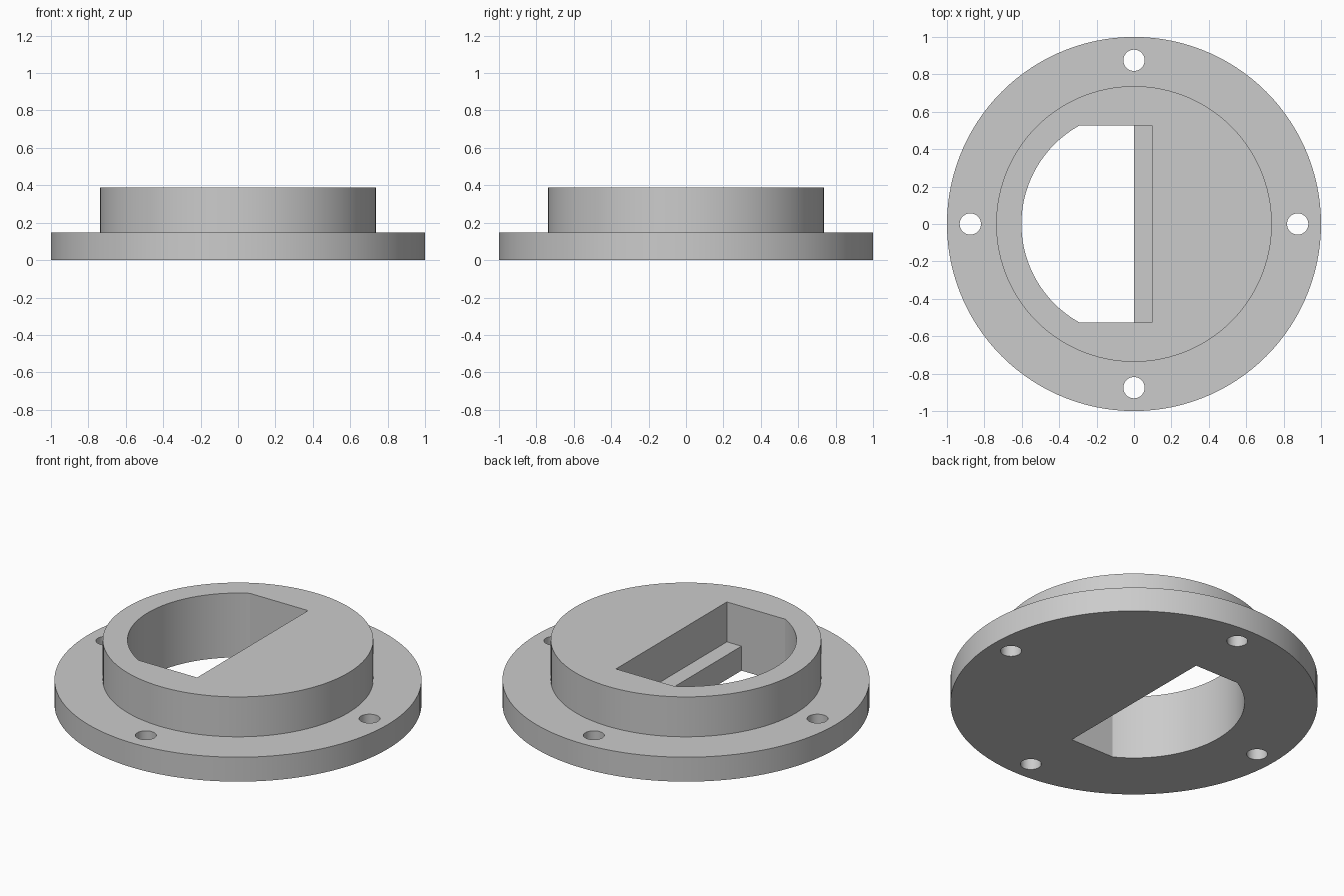
import bpy
import bmesh
import math

SIDES = 120
FLANGE_TOP, BOSS_TOP = 0.147, 0.387
HALF_SLOT = 0.527

cube = bpy.data.objects.get("Cube")
if cube:
    bpy.data.objects.remove(cube, do_unlink=True)

grey = bpy.data.materials.new("plain_grey")
grey.use_nodes = True
grey.diffuse_color = (0.6, 0.6, 0.6, 1)
grey.node_tree.nodes["Principled BSDF"].inputs["Base Color"].default_value = (0.6, 0.6, 0.6, 1)


def make_object(name, bm):
    bmesh.ops.recalc_face_normals(bm, faces=bm.faces)
    mesh = bpy.data.meshes.new(name)
    bm.to_mesh(mesh)
    bm.free()
    mesh.materials.append(grey)
    obj = bpy.data.objects.new(name, mesh)
    bpy.context.collection.objects.link(obj)
    return obj


def stack(name, levels, center=(0, 0), sides=SIDES):
    """Closed round solid from (radius, height) rings."""
    bm = bmesh.new()
    rings = []
    for radius, z in levels:
        angles = [math.tau * i / sides for i in range(sides)]
        rings.append([bm.verts.new((center[0] + radius * math.cos(a),
                                    center[1] + radius * math.sin(a), z)) for a in angles])
    for low, high in zip(rings, rings[1:]):
        for i in range(sides):
            j = (i + 1) % sides
            bm.faces.new((low[i], low[j], high[j], high[i]))
    bm.faces.new(rings[0][::-1])
    bm.faces.new(rings[-1])
    return make_object(name, bm)


def combine(target, tool, operation):
    """Apply a boolean and discard the tool."""
    mod = target.modifiers.new("cut", 'BOOLEAN')
    mod.operation = operation
    mod.solver = 'EXACT'
    mod.object = tool
    bpy.ops.object.select_all(action='DESELECT')
    bpy.context.view_layer.objects.active = target
    target.select_set(True)
    bpy.ops.object.modifier_apply(modifier=mod.name)
    bpy.data.objects.remove(tool, do_unlink=True)


# Flange with raised round boss
body = stack("flanged_cap", [(1, 0), (1, FLANGE_TOP), (0.737, FLANGE_TOP), (0.737, BOSS_TOP)])

# Stepped opening: side profile pushed along y, rounded by a cylinder
profile = [(-0.8, -0.1), (0, -0.1), (0, FLANGE_TOP), (0.097, FLANGE_TOP), (0.097, 0.6), (-0.8, 0.6)]
bm = bmesh.new()
face = bm.faces.new([bm.verts.new((x, -HALF_SLOT, z)) for x, z in profile])
extruded = bmesh.ops.extrude_face_region(bm, geom=[face])["geom"]
bmesh.ops.translate(bm, vec=(0, 2 * HALF_SLOT, 0),
                    verts=[v for v in extruded if isinstance(v, bmesh.types.BMVert)])
opening = make_object("opening_cutter", bm)
combine(opening, stack("round_cutter", [(0.602, -0.05), (0.602, 0.5)]), 'INTERSECT')
combine(body, opening, 'DIFFERENCE')

# Four bolt holes through the flange
for dx, dy in ((1, 0), (0, 1), (-1, 0), (0, -1)):
    hole = stack("hole_cutter", [(0.057, -0.1), (0.057, 0.3)], (0.875 * dx, 0.875 * dy), 48)
    combine(body, hole, 'DIFFERENCE')

bpy.ops.object.select_all(action='DESELECT')
bpy.context.view_layer.objects.active = body
body.select_set(True)
bpy.ops.object.shade_smooth_by_angle(angle=math.radians(25))
